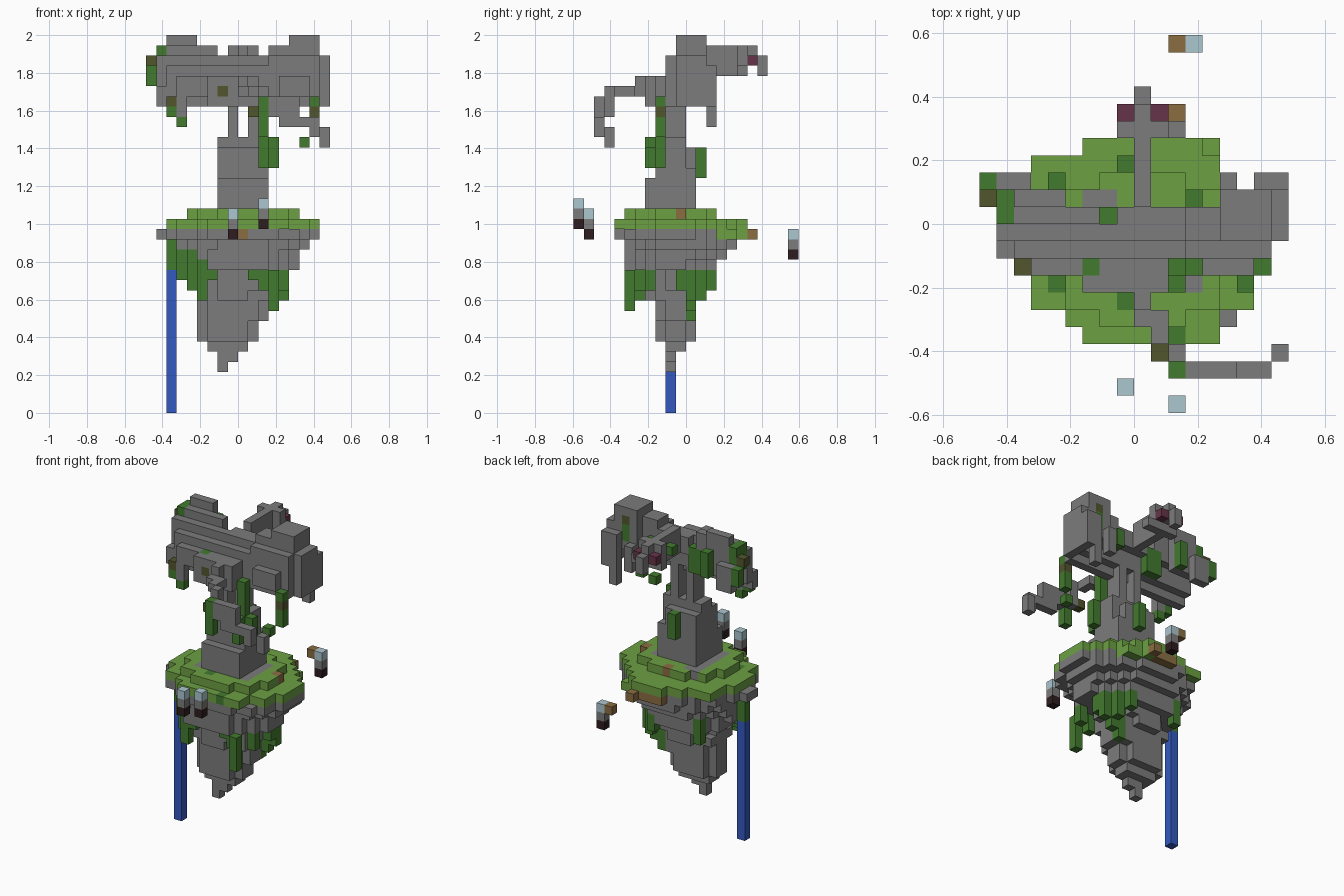
import bpy
import bmesh
from mathutils import Vector

cube = bpy.data.objects.get("Cube")
if cube:
    bpy.data.objects.remove(cube, do_unlink=True)

UNIT = 2 / 37  # edge of one block

PALETTE = {
    "stone": (.2, .2, .2),
    "grass": (.15, .35, .055),
    "vine": (.055, .195, .028),
    "moss": (.085, .092, .027),
    "wood": (.26, .155, .055),
    "blossom": (.13, .034, .066),
    "ice": (.41, .57, .63),
    "ember": (.028, .012, .014),
    "water": (.034, .1, .53),
}
materials = {}
for name, rgb in PALETTE.items():
    mat = bpy.data.materials.new(name)
    mat.use_nodes = True
    mat.diffuse_color = (*rgb, 1)
    bsdf = mat.node_tree.nodes["Principled BSDF"]
    bsdf.inputs["Base Color"].default_value = (*rgb, 1)
    bsdf.inputs["Roughness"].default_value = 1
    materials[name] = mat

blocks = {}  # block position -> (part, colour)


def span(value):
    """A single block index, or an inclusive (first, last) range."""
    first, last = value if isinstance(value, tuple) else (value, value)
    return range(first, last + 1)


def fill(part, colour, xs, ys, zs):
    for x in span(xs):
        for y in span(ys):
            for z in span(zs):
                blocks[x, y, z] = (part, colour)


def disc(part, colour, xs, ys, z):
    """One rounded layer of blocks, cut off at the back right-hand rim."""
    cx, cy = sum(xs) / 2, sum(ys) / 2
    rx, ry = (xs[1] - xs[0] + 1) / 2, (ys[1] - ys[0] + 1) / 2
    for x in span(xs):
        for y in span(ys):
            inside = ((x - cx) / rx) ** 2 + ((y - cy) / ry) ** 2 <= 1.001
            if inside and x + y <= 7:
                blocks[x, y, z] = (part, colour)


# Floating rock, tapering downwards
rock_layers = [
    ((-2, -2), (-2, -2)), ((-2, -1), (-2, -2)), ((-3, 0), (-2, -1)),
    ((-4, 1), (-3, 0)), ((-4, 1), (-3, 0)), ((-4, 2), (-3, 0)),
    ((-4, 2), (-3, 0)), ((-4, 2), (-4, 1)), ((-4, 3), (-4, 1)),
    ((-5, 3), (-4, 2)), ((-6, 5), (-6, 2)), ((-6, 5), (-6, 3)),
    ((-6, 6), (-6, 4)), ((-7, 7), (-7, 4)),
]
for level, (xs, ys) in enumerate(rock_layers):
    disc("island_rock", "stone", xs, ys, level + 4)
fill("island_rock", "stone", -8, (-2, -1), 17)
fill("island_rock", "stone", -4, -6, 17)
fill("island_rock", "stone", 5, -6, 17)

# Grass cap in two steps, with bare stone around the trunk
disc("grass_cap", "grass", (-7, 7), (-7, 4), 18)
disc("grass_cap", "grass", (-5, 5), (-6, 2), 19)
fill("grass_cap", "grass", 4, -7, 18)
fill("grass_cap", "grass", (-6, -5), 3, 18)
fill("grass_cap", "grass", (-1, 2), 5, 18)
fill("grass_cap", "grass", (2, 4), (3, 4), 17)
fill("grass_cap", "grass", 2, 5, 17)
fill("grass_cap", "stone", (-3, 3), (-4, 0), 19)
fill("grass_cap", "stone", (-3, -2), 1, 19)
fill("grass_cap", "vine", -1, -5, 19)
fill("grass_cap", "vine", -5, -4, 18)
fill("grass_cap", "vine", 2, -7, 18)

# Timber set into the rim and the grass
fill("rim_timber", "wood", (-1, 1), 5, 17)
fill("rim_timber", "wood", 2, 6, 17)
fill("rim_timber", "wood", 0, -7, 17)
fill("rim_timber", "wood", 5, -1, 19)
fill("rim_timber", "wood", 0, 2, 19)

# Vines hanging below the rim
for x, y, low, high in (
        (-7, -2, 14, 16), (-6, -3, 13, 15), (-5, -4, 12, 15),
        (-4, -5, 11, 14), (-3, -5, 13, 14), (1, -5, 13, 13),
        (2, -5, 12, 13), (3, -6, 10, 13), (4, -4, 12, 13),
        (3, 0, 10, 13), (4, 0, 11, 13), (4, -1, 12, 13),
        (3, 1, 11, 13), (2, 2, 12, 13), (2, 0, 9, 12), (-4, 2, 12, 14)):
    fill("island_vines", "vine", x, y, (low, high))

# Waterfall column
fill("waterfall", "water", -7, -2, (0, 13))

# Trunk: broad base, narrower neck, forked top
fill("trunk", "stone", (-2, 2), (-4, 0), (20, 22))
fill("trunk", "stone", (-2, 2), (-3, 0), 23)
fill("trunk", "stone", (-2, 1), (-3, 0), (24, 25))
fill("trunk", "stone", (-2, 2), (-2, -1), (24, 26))
fill("trunk", "stone", -1, (-2, -1), (27, 30))
fill("trunk", "stone", 1, (-2, -1), (27, 30))
fill("trunk_vines", "vine", 2, -3, (27, 30))
fill("trunk_vines", "vine", 2, -4, (24, 26))
fill("trunk_vines", "vine", 3, -3, (24, 26))
fill("trunk_vines", "vine", 0, 1, (23, 25))

# Bridge of branches joining the two crowns, arched underneath
fill("crown_bridge", "stone", (-4, 4), -2, (30, 33))
fill("crown_bridge", "stone", (-4, 4), -1, (31, 34))
fill("crown_bridge", "stone", (-1, 4), 0, (33, 34))
fill("crown_bridge", "stone", (-6, 1), -3, (31, 32))
fill("crown_bridge", "stone", (4, 6), -3, (31, 32))
fill("crown_bridge", "stone", (-3, 1), -4, (30, 32))
fill("crown_bridge", "moss", -2, -4, 31)
fill("crown_bridge", "vine", -3, -3, 32)
fill("crown_bridge", "vine", (-3, -2), 0, (31, 33))

# Left-hand and right-hand crowns, hollow below
fill("west_crown", "stone", -8, -2, (30, 31))
fill("west_crown", "stone", (-7, -5), -2, (30, 33))
fill("west_crown", "stone", (-8, -5), -1, (31, 34))
fill("west_crown", "stone", (-7, -3), -1, 34)
fill("west_crown", "stone", (-7, -3), 0, (34, 35))
fill("west_crown", "stone", (-7, -4), 0, 33)
fill("west_crown", "stone", (-7, -5), 1, (32, 36))
fill("west_crown", "stone", (-8, -7), 2, (31, 33))
fill("west_crown", "stone", -6, -3, (29, 30))
fill("east_crown", "stone", (3, 7), -2, (30, 34))
fill("east_crown", "stone", (3, 7), -1, (31, 35))
fill("east_crown", "stone", (3, 7), 0, (32, 35))
fill("east_crown", "stone", (5, 7), 1, (32, 35))
fill("east_crown", "stone", (5, 7), (-1, 1), 36)
fill("east_crown", "stone", 8, (-1, 1), (30, 34))
fill("east_crown", "stone", 8, 2, (30, 33))
fill("east_crown", "stone", 7, 2, (28, 33))
fill("east_crown", "stone", 5, 2, (30, 32))

# Vines and moss on the crowns
fill("crown_vines", "vine", -8, (0, 1), (33, 35))
fill("crown_vines", "vine", -9, 2, (32, 33))
fill("crown_vines", "moss", -9, 1, 34)
fill("crown_vines", "moss", -7, -3, 30)
fill("crown_vines", "vine", -7, -3, 29)
fill("crown_vines", "vine", -6, -3, 28)
fill("crown_vines", "vine", -5, 2, (32, 34))
fill("crown_vines", "vine", 7, -3, (27, 30))
fill("crown_vines", "moss", 7, -3, 29)
fill("crown_vines", "vine", 6, -4, 26)
fill("crown_vines", "vine", 6, 1, (33, 34))
fill("crown_vines", "moss", 6, 1, 35)
fill("crown_vines", "vine", 3, 1, (32, 33))

# Long front branch, reaching out and drooping sideways
fill("front_branch", "stone", 0, -5, (31, 32))
fill("front_branch", "stone", 0, -6, 31)
fill("front_branch", "stone", 1, (-7, -6), 31)
fill("front_branch", "stone", 2, -8, (29, 31))
fill("front_branch", "stone", (3, 5), -9, (29, 30))
fill("front_branch", "stone", (4, 7), -9, 28)
fill("front_branch", "stone", 7, -9, 27)
fill("front_branch", "stone", 8, -8, (26, 27))
fill("front_branch", "moss", 1, -8, 29)
fill("front_branch", "vine", 2, -9, (27, 30))

# Back branch with blossoms
fill("back_branch", "stone", 0, (1, 4), (33, 35))
fill("back_branch", "stone", (-1, 1), 5, (33, 35))
fill("back_branch", "stone", 2, 5, 33)
fill("back_branch", "stone", 0, 6, (34, 35))
fill("back_branch", "stone", 0, 7, (33, 34))
fill("back_branch", "vine", -1, 3, 34)
for x in (-1, 1):
    fill("back_branch", "blossom", x, 6, 34)

# Small floating lanterns: ember foot, stone body, ice top
for name, x, y, z in (("front_lantern", 2, -11, 18),
                      ("side_lantern", -1, -10, 17),
                      ("back_lantern", 3, 10, 15)):
    for step, colour in enumerate(("ember", "stone", "ice")):
        fill(name, colour, x, y, z + step)
fill("back_lantern", "wood", 2, 10, 17)


def build(part):
    """Mesh one part, keeping only the faces not touching another block."""
    bm = bmesh.new()
    colours = list(PALETTE)
    for cell, (owner, colour) in blocks.items():
        if owner != part:
            continue
        centre = Vector(cell) + Vector((.5, .5, .5))
        for axis in range(3):
            for sign in (-1, 1):
                normal = Vector((0, 0, 0))
                normal[axis] = sign
                if tuple(int(a + b) for a, b in zip(cell, normal)) in blocks:
                    continue
                u = Vector((0, 0, 0))
                u[(axis + 1) % 3] = .5
                v = normal.cross(u)
                mid = centre + normal / 2
                corners = (mid - u - v, mid + u - v, mid + u + v, mid - u + v)
                face = bm.faces.new([bm.verts.new(c * UNIT) for c in corners])
                face.material_index = colours.index(colour)
    bmesh.ops.remove_doubles(bm, verts=bm.verts, dist=UNIT / 100)
    mesh = bpy.data.meshes.new(part)
    for name in colours:
        mesh.materials.append(materials[name])
    bm.to_mesh(mesh)
    bm.free()
    bpy.context.collection.objects.link(bpy.data.objects.new(part, mesh))


for part in sorted({owner for owner, _ in blocks.values()}):
    build(part)
